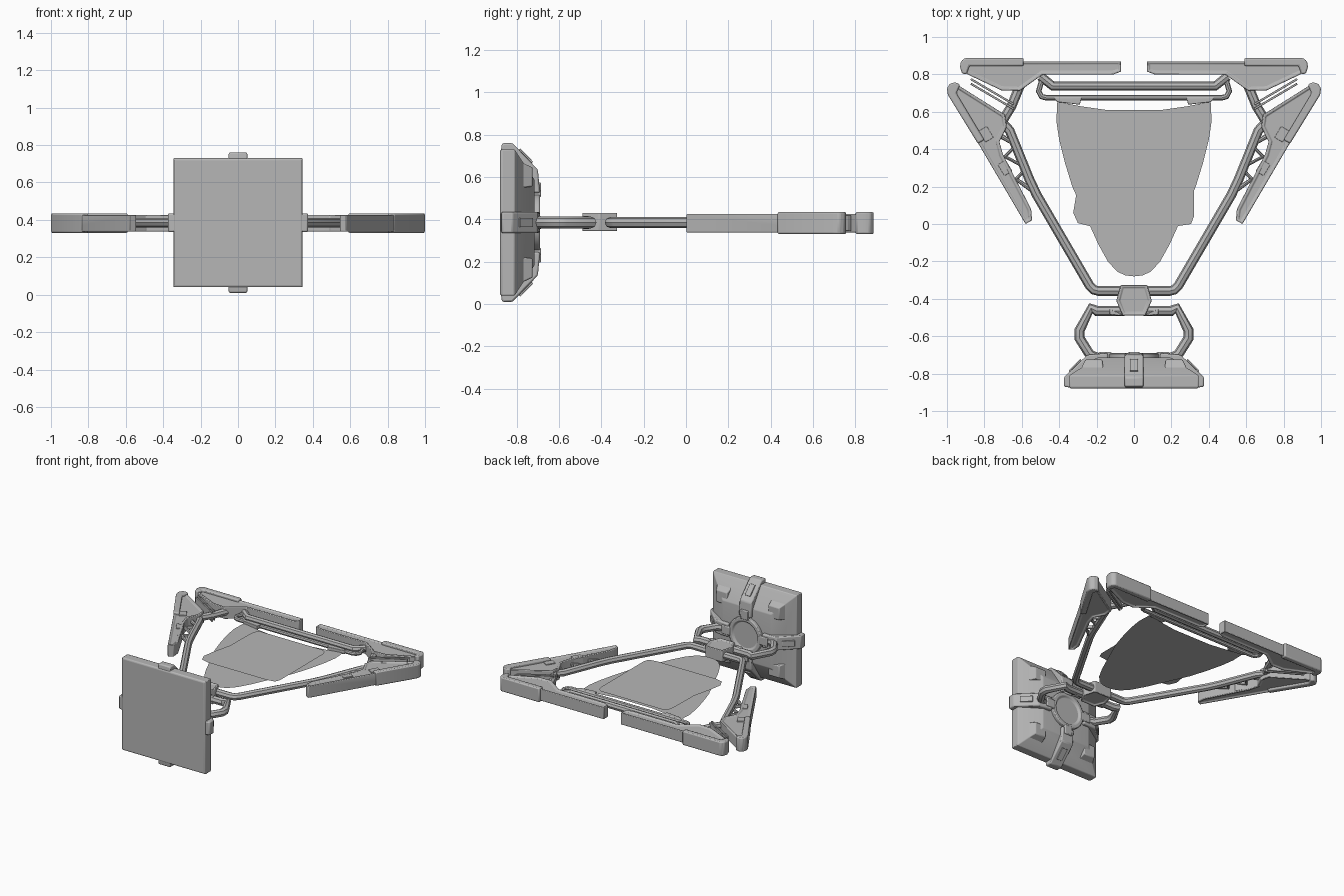
import bpy, bmesh, math
from mathutils import Matrix, Vector

cube = bpy.data.objects.get("Cube")
if cube:
    bpy.data.objects.remove(cube)

MID = 0.385  # height of the frame's middle plane

grey = bpy.data.materials.new("plain_grey")
grey.use_nodes = True
colour = (0.47, 0.47, 0.47, 1)
grey.diffuse_color = colour
grey.node_tree.nodes["Principled BSDF"].inputs["Base Color"].default_value = colour


def finish(name, bm, bevel=0.0, segments=2, fix=True):
    """Turn a bmesh into a shaded object with softened edges."""
    if fix:
        bmesh.ops.recalc_face_normals(bm, faces=bm.faces)
    mesh = bpy.data.meshes.new(name)
    bm.to_mesh(mesh)
    bm.free()
    return add(name, mesh, bevel, segments)


def add(name, mesh, bevel=0.0, segments=2):
    mesh.materials.clear()
    mesh.materials.append(grey)
    ob = bpy.data.objects.new(name, mesh)
    bpy.context.collection.objects.link(ob)
    if bevel:
        mod = ob.modifiers.new("soft_edges", 'BEVEL')
        mod.width, mod.segments = bevel, segments
        mod.limit_method, mod.angle_limit = 'ANGLE', math.radians(30)
    bpy.ops.object.select_all(action='DESELECT')
    ob.select_set(True)
    bpy.context.view_layer.objects.active = ob
    bpy.ops.object.shade_smooth_by_angle(angle=math.radians(35))
    return ob


def prism(name, pts, low, high, side=1, bevel=0.008, matrix=None, inset=0.0, depth=-0.008):
    """Extrude a plan outline from low to high, with optional sunk panels on both ends."""
    bm = bmesh.new()
    face = bm.faces.new([bm.verts.new((x * side, y, low)) for x, y in pts])
    top = bmesh.ops.extrude_face_region(bm, geom=[face])["geom"]
    bmesh.ops.translate(bm, vec=(0, 0, high - low),
                        verts=[v for v in top if isinstance(v, bmesh.types.BMVert)])
    bmesh.ops.recalc_face_normals(bm, faces=bm.faces)
    if inset:
        caps = [f for f in bm.faces if abs(f.normal.z) > 0.9]
        bmesh.ops.inset_individual(bm, faces=caps, thickness=inset, depth=0)
        bmesh.ops.inset_individual(bm, faces=caps, thickness=0.004, depth=depth)
    if matrix:
        bm.transform(matrix)
    return finish(name, bm, bevel)


def rod(name, pts, radius, side=1, z=MID):
    """Sweep a round bar along a path lying in a level plane."""
    curve = bpy.data.curves.new(name, 'CURVE')
    curve.dimensions = '3D'
    curve.bevel_depth, curve.bevel_resolution, curve.use_fill_caps = radius, 2, True
    spline = curve.splines.new('POLY')
    spline.points.add(len(pts) - 1)
    for p, (x, y) in zip(spline.points, pts):
        p.co = (x * side, y, z, 1)
    temp = bpy.data.objects.new("temp", curve)
    bpy.context.collection.objects.link(temp)
    bpy.context.view_layer.update()
    graph = bpy.context.evaluated_depsgraph_get()
    mesh = bpy.data.meshes.new_from_object(temp.evaluated_get(graph))
    bpy.data.objects.remove(temp)
    return add(name, mesh)


def frustum(name, rings, bevel=0.006):
    """Loft square rings (centre x, centre z, half size, y) from front to back."""
    bm = bmesh.new()
    loops = []
    for cx, cz, h, y in rings:
        loops.append([bm.verts.new((cx + a * h, y, MID + cz + b * h))
                      for a, b in ((-1, -1), (1, -1), (1, 1), (-1, 1))])
    bm.faces.new(loops[0])
    bm.faces.new(loops[-1])
    for a, b in zip(loops, loops[1:]):
        for i in range(4):
            j = (i + 1) % 4
            bm.faces.new((a[i], a[j], b[j], b[i]))
    return finish(name, bm, bevel)


def sheet(name, pts, z):
    bm = bmesh.new()
    f = bm.faces.new([bm.verts.new((x, y, z)) for x, y in pts])
    f.normal_update()
    if f.normal.z < 0:
        f.normal_flip()
    return finish(name, bm, fix=False)


# Square front panel with a sloped back and corner pads
frustum("front_panel", [(0, 0, .338, -.88), (0, 0, .345, -.873),
                        (0, 0, .345, -.81), (0, 0, .2, -.715)])
for sx in (1, -1):
    for sz in (1, -1):
        frustum("corner_pad", [(sx * .23, sz * .23, .07, -.81), (sx * .215, sz * .215, .045, -.725)])

# Four straps clasping the panel edges
strap = [(.335, -.875), (.375, -.87), (.375, -.82), (.25, -.7), (.14, -.69), (.14, -.74), (.22, -.74)]
plate = [(.344, -.79), (.35, -.783), (.287, -.722), (.281, -.73)]
for k in range(4):
    turn = Matrix.Translation((0, 0, MID)) @ Matrix.Rotation(k * math.pi / 2, 4, 'Y')
    prism("panel_strap", strap, -.05, .05, matrix=turn)
    prism("strap_plate", plate, -.022, .022, matrix=turn, bevel=0.002)
    prism("strap_clip", [(.12, -.74), (.19, -.74), (.19, -.685), (.12, -.685)],
          -.032, .032, matrix=turn, bevel=0.006)

# Round socket in the middle of the panel's back
circle = [(math.cos(a * math.tau / 32) * .135, math.sin(a * math.tau / 32) * .135) for a in range(32)]
upright = Matrix.Translation((0, 0, MID)) @ Matrix.Rotation(math.pi / 2, 4, 'X')
prism("back_socket", circle, .69, .75, matrix=upright, inset=.03, depth=-.012)

# Central hub joining the arms
hub = [(.06, -.49), (.095, -.41), (.07, -.325), (-.07, -.325), (-.095, -.41), (-.06, -.49)]
prism("hub", hub, .345, .43, inset=.016, bevel=.006)

# Outlines of the left half, mirrored for the right half
side_guard = [(.58, 0), (.545, .02), (.55, .08), (.70, .37), (.72, .44), (.68, .52), (.69, .585),
              (.945, .745), (.985, .72), (.985, .69)]
side_cap = [(.835, .43), (.80, .45), (.95, .70), (.93, .745), (.955, .758), (.985, .75), (1, .725), (.995, .69)]
back_guard = [(.07, .87), (.07, .815), (.115, .798), (.49, .798), (.61, .712), (.71, .715),
              (.89, .80), (.92, .83), (.905, .87)]
back_cap = [(.59, .887), (.59, .845), (.88, .845), (.895, .80), (.92, .805), (.93, .84), (.925, .87), (.905, .887)]
arm = [(.06, -.358), (.19, -.358), (.215, -.352), (.237, -.33), (.52, .155), (.56, .24), (.665, .5), (.72, .56)]
loop = [(.05, -.465), (.2, -.465), (.232, -.45), (.295, -.61), (.29, -.57)]
loop = [(.05, -.465), (.2, -.465), (.228, -.45), (.288, -.605), (.29, -.58)]
loop = [(.05, -.465), (.2, -.465), (.23, -.45), (.292, -.57), (.292, -.61), (.235, -.7), (.2, -.715)]
truss = [(.53, .17), (.63, .24), (.575, .3), (.69, .36), (.63, .42), (.71, .47)]

for side, word in ((1, "left"), (-1, "right")):
    prism(word + "_side_guard", side_guard, .338, .425, side, inset=.016)
    prism(word + "_side_cap", side_cap, .33, .435, side)
    prism(word + "_back_guard", back_guard, .338, .425, side, inset=.014)
    prism(word + "_back_cap", back_cap, .33, .435, side)
    # Small raised plates on the side guard
    for t in (.32, .68):
        centre = Vector((.60, .14)).lerp(Vector((.88, .64)), t)
        along, across = Vector((.51, .86)) * .035, Vector((.86, -.51)) * .025
        quad = [centre + along + across, centre - along + across,
                centre - along - across, centre + along - across]
        prism(word + "_guard_plate", quad, .346, .423, side, bevel=.002)
    # Arm, front loop and lattice
    rod(word + "_arm", arm, .026, side)
    rod(word + "_front_loop", loop, .028, side)
    rod(word + "_lattice", truss, .014, side)
    prism(word + "_arm_joint", [(.07, -.48), (.13, -.455), (.13, -.485), (.07, -.49)], .355, .415, side, .004)
    # Corner hinge: strut and thin fins between the guards
    rod(word + "_corner_strut", [(.61, .74), (.655, .63), (.71, .54)], .026, side)
    for shift in (0, .025):
        fin = [(.87, .755 + shift), (.64, .62 + shift), (.645, .61 + shift), (.875, .745 + shift)]
        prism(word + "_corner_fin", fin, .345, .42, side, bevel=.002)
    # Bracket holding the sheet
    prism(word + "_sheet_bracket", [(.28, .675), (.29, .638), (.41, .652), (.43, .675)], .372, .4, side, .003)

# Cross rails between the back guards
rod("back_rail", [(-.5, .79), (-.435, .738), (.435, .738), (.5, .79)], .025)
half = [(.47, .79), (.495, .76), (.51, .71), (.495, .682), (.47, .675)]
rod("inner_rail", [(-x, y) for x, y in half] + half[::-1], .015)

# Tapered lower sheet
edge = [(.41, .655), (.415, .55), (.4, .45), (.37, .33), (.33, .2), (.285, .1), (.24, 0), (.19, -.11),
        (.14, -.2), (.09, -.255), (.045, -.275)]
top_edge = [(-.29, .63), (-.15, .61), (.15, .61), (.29, .63)]
sheet("tapered_sheet", top_edge + edge + [(0, -.28)] + [(-x, y) for x, y in edge[::-1]], .38)

# Rounded upper sheet
sheet("rounded_sheet", [(-.23, .6), (.28, .6), (.31, .58), (.32, .54), (.32, .04), (.305, 0),
                        (.24, -.01), (-.24, -.01), (-.3, .005), (-.325, .06), (-.31, .15),
                        (-.275, .3), (-.27, .54), (-.26, .58)], .388)
